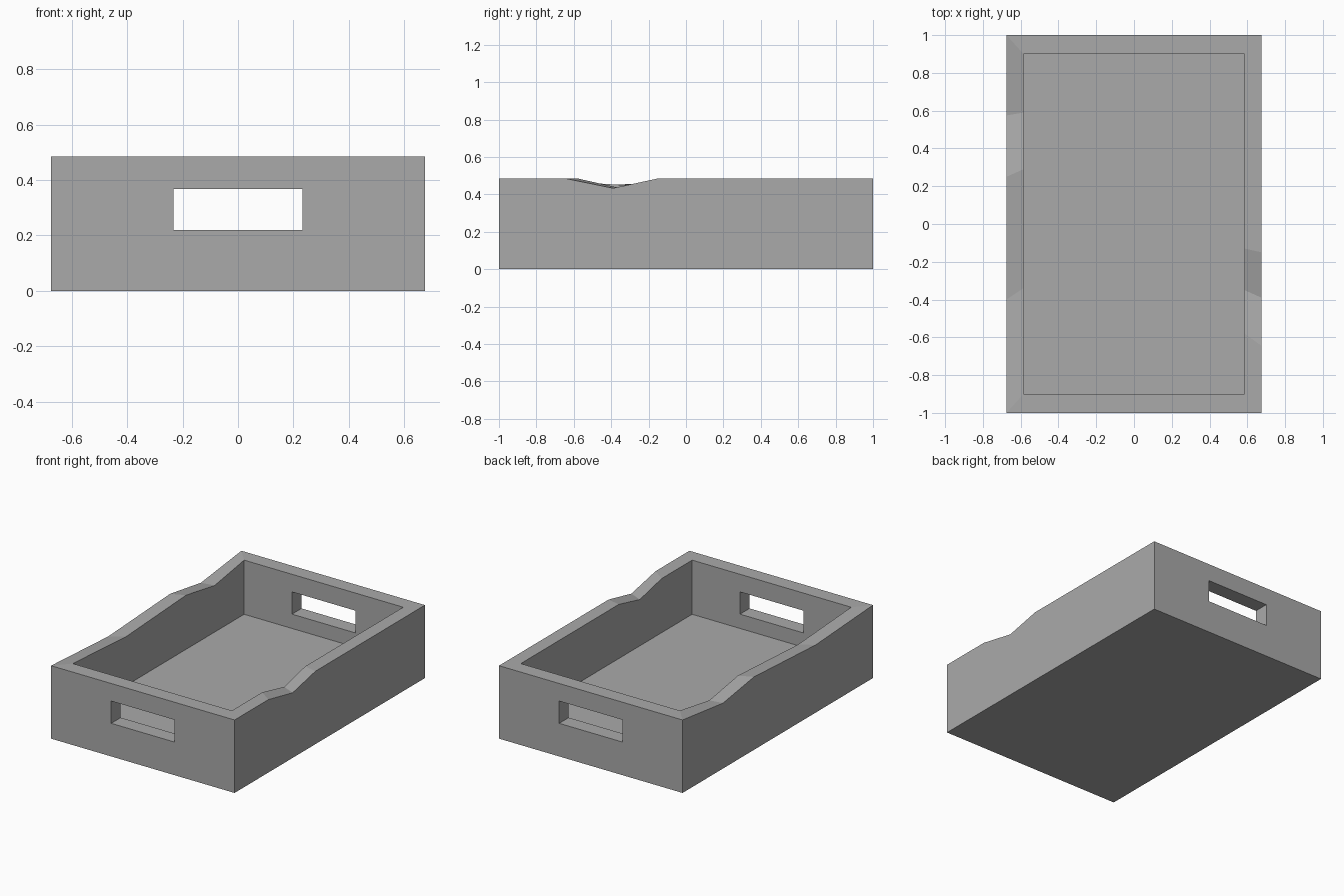
import bpy
import bmesh

if "Cube" in bpy.data.objects:
    bpy.data.objects.remove(bpy.data.objects["Cube"])

HX, HY, TOP = 0.675, 1.0, 0.485       # outer half sizes and height
IX, IY, FLOOR = 0.585, 0.9, 0.125     # inner half sizes and floor height

# One grey for the whole tray
grey = bpy.data.materials.new("plain grey")
grey.use_nodes = True
colour = (0.4, 0.4, 0.4, 1)
grey.diffuse_color = colour
grey.node_tree.nodes["Principled BSDF"].inputs["Base Color"].default_value = colour

# Rim dips of the long walls: outer y, inner y, height
left_dips = [(-0.645, -0.58, TOP), (-0.39, -0.35, 0.433), (-0.15, -0.13, TOP)]
right_dips = [(0.575, 0.59, 0.435), (0.25, 0.29, TOP), (-0.40, -0.34, 0.45)]

bm = bmesh.new()


def corners(hx, hy, z):
    return [bm.verts.new((sx * hx, sy * hy, z))
            for sx, sy in ((1, -1), (1, 1), (-1, 1), (-1, -1))]


base, floor = corners(HX, HY, 0), corners(IX, IY, FLOOR)
rim_out, rim_in = corners(HX, HY, TOP), corners(IX, IY, TOP)
bm.faces.new(base[::-1])
bm.faces.new(floor)

# Four walls, each with an outer face, an inner face and a rim strip
for i, dips in enumerate((left_dips, [], right_dips, [])):
    j = (i + 1) % 4
    side = 1 if i == 0 else -1
    outer = [rim_out[i]] + [bm.verts.new((side * HX, yo, z)) for yo, yi, z in dips] + [rim_out[j]]
    inner = [rim_in[i]] + [bm.verts.new((side * IX, yi, z)) for yo, yi, z in dips] + [rim_in[j]]
    bm.faces.new([base[i], base[j]] + outer[::-1])
    bm.faces.new([floor[j], floor[i]] + inner)
    for k in range(len(outer) - 1):
        bm.faces.new((outer[k], outer[k + 1], inner[k + 1], inner[k]))

bmesh.ops.recalc_face_normals(bm, faces=bm.faces)
mesh = bpy.data.meshes.new("tray")
bm.to_mesh(mesh)
bm.free()
mesh.materials.append(grey)
tray = bpy.data.objects.new("tray", mesh)
bpy.context.collection.objects.link(tray)

# Handle slots through the front and back walls
bpy.ops.mesh.primitive_cube_add(size=1, location=(0, 0, 0.294))
cutter = bpy.context.object
cutter.name = "handle_cutter"
cutter.scale = (0.465, 2.4, 0.148)
cutter.hide_render = True
cutter.data.materials.append(grey)
slots = tray.modifiers.new("handle_slots", "BOOLEAN")
slots.operation = "DIFFERENCE"
slots.solver = "EXACT"
slots.object = cutter
bpy.context.view_layer.objects.active = tray
bpy.ops.object.modifier_apply(modifier=slots.name)
bpy.data.objects.remove(cutter)
